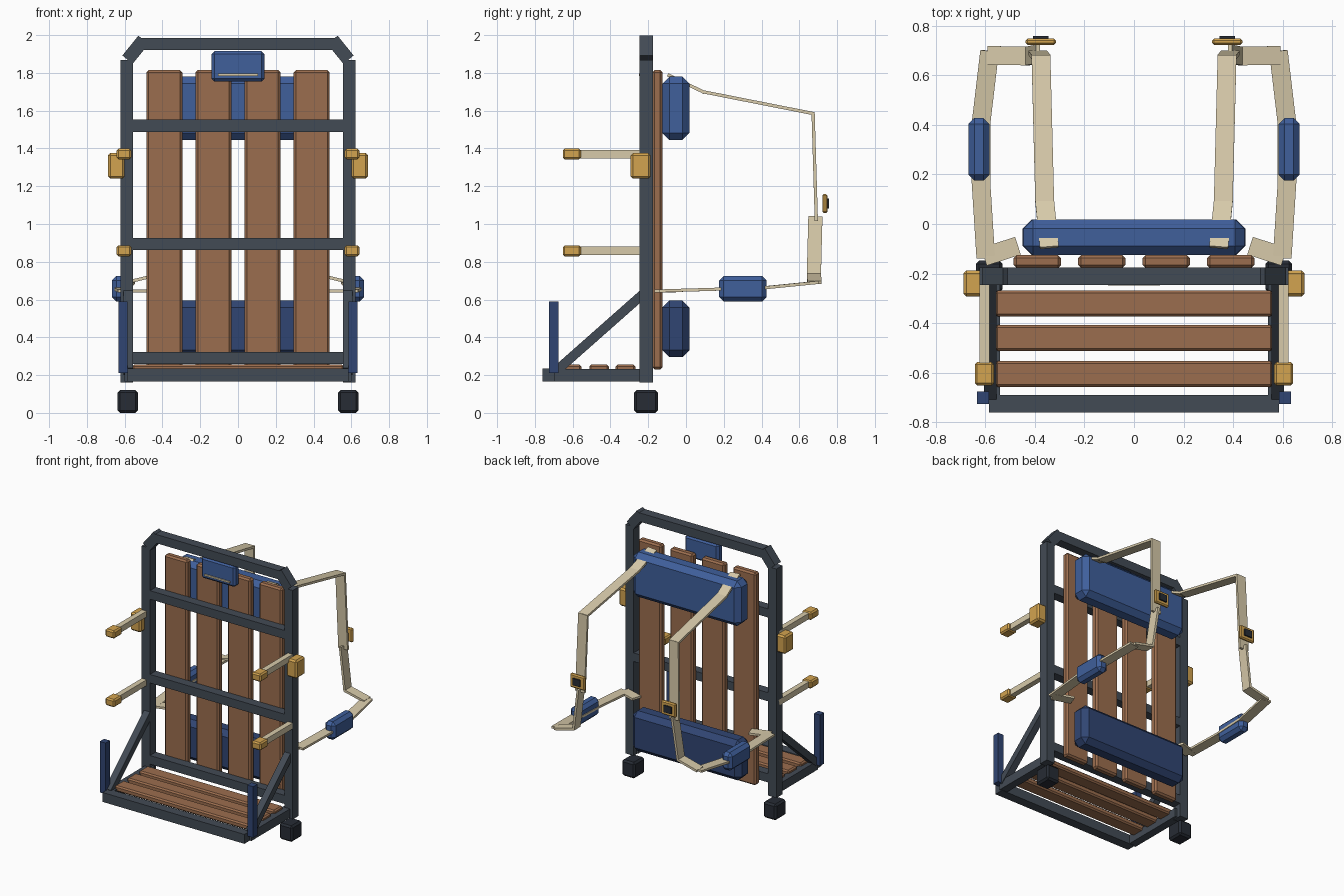
import bpy, bmesh
from mathutils import Vector, Matrix

if "Cube" in bpy.data.objects:
    bpy.data.objects.remove(bpy.data.objects["Cube"])


def mat(name, r, g, b):
    m = bpy.data.materials.new(name)
    m.diffuse_color = (r, g, b, 1)
    m.use_nodes = True
    m.node_tree.nodes["Principled BSDF"].inputs["Base Color"].default_value = m.diffuse_color
    return m


STEEL = mat("steel", 0.055, 0.07, 0.09)
WOOD = mat("wood", 0.33, 0.155, 0.077)
BLUE = mat("blue_fabric", 0.05, 0.115, 0.33)
NAVY = mat("navy_fabric", 0.03, 0.06, 0.17)
GOLD = mat("brass", 0.65, 0.37, 0.08)
TAN = mat("webbing", 0.68, 0.59, 0.40)
DARK = mat("rubber", 0.02, 0.025, 0.035)


def make(name, size, matrix, material, bevel=0.0):
    bm = bmesh.new()
    bmesh.ops.create_cube(bm, size=1)
    bmesh.ops.scale(bm, vec=size, verts=bm.verts)
    if bevel:
        bmesh.ops.bevel(bm, geom=bm.edges[:], offset=bevel, segments=1, affect='EDGES')
    bm.transform(matrix)
    me = bpy.data.meshes.new(name)
    bm.to_mesh(me)
    bm.free()
    me.materials.append(material)
    ob = bpy.data.objects.new(name, me)
    bpy.context.collection.objects.link(ob)
    return ob


def box(name, x, y, z, material, bevel=0.0):
    """Box from (min, max) ranges."""
    r = (x, y, z)
    centre = Vector([(a + b) / 2 for a, b in r])
    return make(name, [b - a for a, b in r], Matrix.Translation(centre), material, bevel)


def bar(name, a, b, w, t, side, material, extra=0.0):
    """Bar from a to b, w wide along the side direction, t thick."""
    a, b = Vector(a), Vector(b)
    d = (b - a).normalized()
    n = d.cross(Vector(side)).normalized()
    s = n.cross(d)
    m = Matrix((s, n, d)).transposed().to_4x4()
    m.translation = (a + b) / 2
    return make(name, (w, t, (b - a).length + extra), m, material)


def mx(s, lo, hi):
    return (lo, hi) if s > 0 else (-hi, -lo)


FY = (-0.245, -0.175)

# Main frame cross bars
box("top_bar", (-0.51, 0.51), FY, (1.92, 1.985), STEEL)
for i, z in enumerate((0.29, 0.895, 1.52)):
    box(f"cross_bar_{i}", (-0.57, 0.57), FY, (z - 0.032, z + 0.032), STEEL)
box("shelf_front_bar", (-0.585, 0.585), (-0.76, -0.69), (0.165, 0.235), STEEL)

# Back slats and shelf slats
for i, x in enumerate((-0.39, -0.13, 0.13, 0.39)):
    box(f"back_slat_{i}", (x - 0.095, x + 0.095), (-0.178, -0.125), (0.23, 1.815), WOOD, 0.012)
for i, y in enumerate((-0.605, -0.46, -0.32)):
    box(f"shelf_slat_{i}", (-0.56, 0.56), (y - 0.052, y + 0.052), (0.212, 0.255), WOOD, 0.01)

# Back pads
box("upper_back_pad", (-0.445, 0.445), (-0.125, 0.018), (1.445, 1.78), BLUE, 0.037)
box("lower_back_pad", (-0.45, 0.45), (-0.125, 0.018), (0.295, 0.595), NAVY, 0.037)

# Front panel with trim strip
box("front_panel", (-0.14, 0.14), (-0.24, -0.178), (1.755, 1.915), BLUE, 0.015)
box("panel_trim", (-0.105, 0.105), (-0.248, -0.238), (1.784, 1.796), TAN)

for s, n in ((1, "right"), (-1, "left")):
    def p(x, y, z):
        return (s * x, y, z)

    # Posts, chamfered corners, feet
    box(f"post_{n}", mx(s, 0.555, 0.623), FY, (0.16, 1.868), STEEL)
    bar(f"top_corner_{n}", p(0.585, -0.21, 1.87), p(0.5, -0.21, 1.975), 0.07, 0.07, (0, 1, 0), STEEL)
    box(f"foot_{n}", mx(s, 0.53, 0.637), (-0.275, -0.148), (0, 0.12), DARK, 0.013)

    # Shelf sides, braces, uprights
    box(f"shelf_rail_{n}", mx(s, 0.54, 0.60), (-0.70, -0.21), (0.167, 0.233), STEEL)
    bar(f"shelf_brace_{n}", p(0.58, -0.69, 0.22), p(0.58, -0.215, 0.64), 0.05, 0.05, (1, 0, 0), STEEL)
    box(f"shelf_upright_{n}", mx(s, 0.585, 0.633), (-0.725, -0.675), (0.21, 0.59), NAVY)

    # Side clamp and tie-down arms
    box(f"side_clamp_{n}", mx(s, 0.60, 0.688), (-0.293, -0.187), (1.24, 1.375), GOLD, 0.012)
    for i, z in enumerate((0.858, 1.37)):
        box(f"tie_arm_{n}_{i}", mx(s, 0.583, 0.623), (-0.58, -0.19), (z - 0.022, z + 0.022), TAN)
        box(f"tie_tip_{n}_{i}", mx(s, 0.565, 0.642), (-0.652, -0.557), (z - 0.029, z + 0.029), GOLD, 0.01)

    # Shoulder straps
    path = [p(0.342, -0.09, 1.787), p(0.36, 0.09, 1.70), p(0.375, 0.673, 1.585), p(0.388, 0.69, 1.02)]
    for i in range(3):
        bar(f"shoulder_strap_{n}_{i}", path[i], path[i + 1], 0.076, 0.017, (1, 0, 0), TAN, 0.01)

    # Lower shoulder straps
    path = [p(0.388, 0.685, 1.035), p(0.43, 0.677, 0.73), p(0.585, 0.68, 0.692)]
    for i in range(2):
        bar(f"lower_strap_{n}_{i}", path[i], path[i + 1], 0.075, 0.017, (0, 1, 0), TAN, 0.01)

    # Hip belt
    path = [p(0.583, 0.69, 0.69), p(0.615, 0.42, 0.663), p(0.617, 0.17, 0.655),
            p(0.598, -0.13, 0.646), p(0.475, -0.09, 0.646)]
    for i in range(4):
        d = Vector(path[i + 1]) - Vector(path[i])
        bar(f"hip_belt_{n}_{i}", path[i], path[i + 1], 0.075, 0.016, d.cross(Vector((0, 0, 1))), TAN, 0.015)
    box(f"hip_pad_{n}", mx(s, 0.583, 0.668), (0.175, 0.427), (0.59, 0.725), BLUE, 0.024)

    # Strap buckle
    box(f"buckle_{n}", mx(s, 0.315, 0.437), (0.722, 0.748), (1.057, 1.16), GOLD, 0.008)
    box(f"buckle_inset_{n}", mx(s, 0.345, 0.407), (0.745, 0.758), (1.083, 1.134), DARK)
